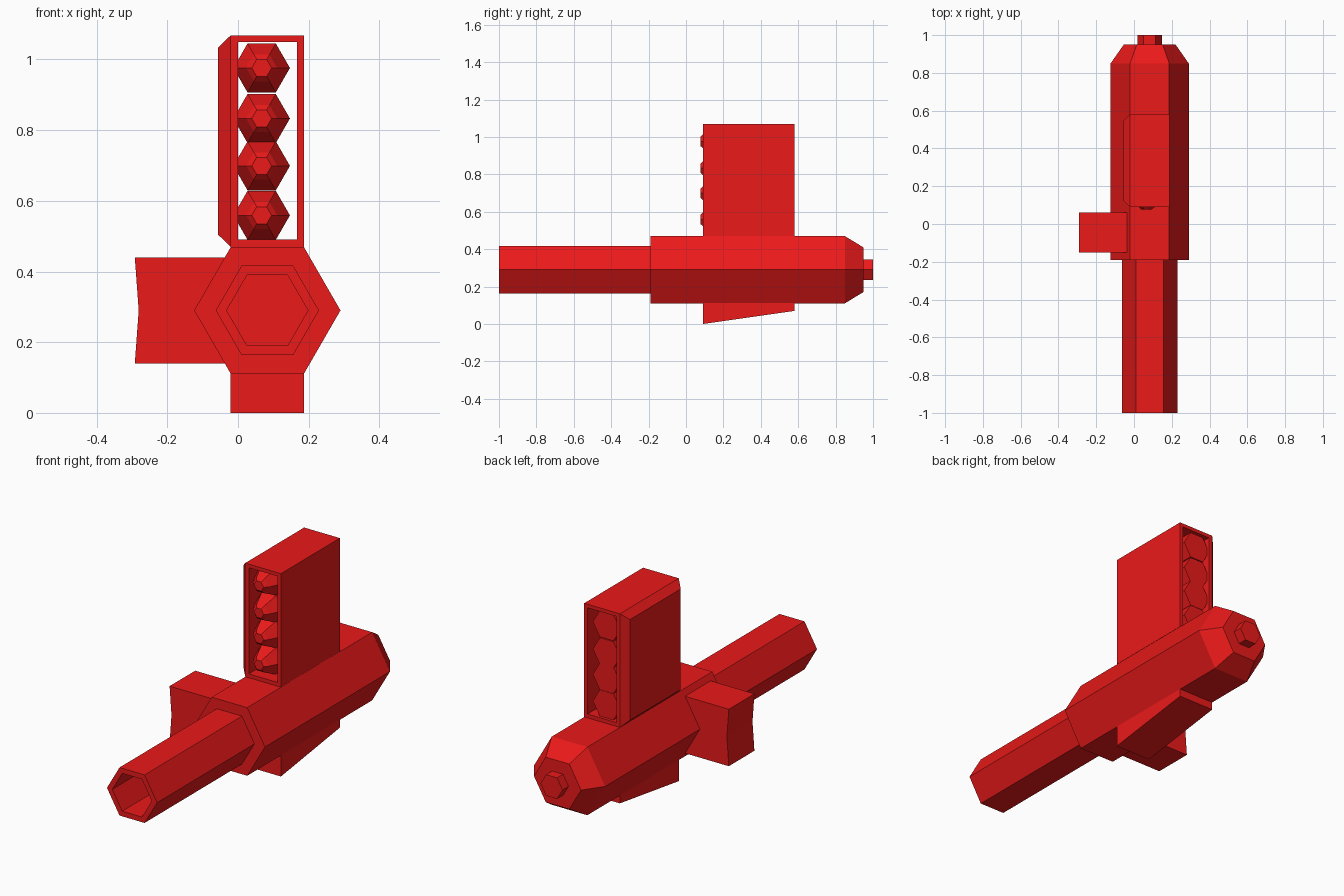
import bpy, bmesh
from math import cos, sin, pi

if "Cube" in bpy.data.objects:
    bpy.data.objects.remove(bpy.data.objects["Cube"])

CX, CZ = 0.083, 0.29   # axis of the main tube

red = bpy.data.materials.new("red")
red.diffuse_color = (0.83, 0.01, 0.01, 1)
red.use_nodes = True
red.node_tree.nodes["Principled BSDF"].inputs["Base Color"].default_value = red.diffuse_color


def loft(name, rings, cyclic=False):
    """Skin a list of equal-length loops; cap both ends unless cyclic."""
    bm = bmesh.new()
    loops = [[bm.verts.new(p) for p in ring] for ring in rings]
    n = len(loops[0])
    pairs = list(zip(loops, loops[1:]))
    if cyclic:
        pairs.append((loops[-1], loops[0]))
    else:
        bm.faces.new(loops[0])
        bm.faces.new(loops[-1])
    for a, b in pairs:
        for i in range(n):
            j = (i + 1) % n
            bm.faces.new((a[i], a[j], b[j], b[i]))
    bmesh.ops.recalc_face_normals(bm, faces=bm.faces)
    me = bpy.data.meshes.new(name)
    bm.to_mesh(me)
    bm.free()
    me.materials.append(red)
    ob = bpy.data.objects.new(name, me)
    bpy.context.collection.objects.link(ob)
    return ob


def hexes(profile, x=CX, z=CZ):
    """Six-sided rings along y from (y, radius) pairs."""
    return [[(x + r * cos(i * pi / 3), y, z + r * sin(i * pi / 3))
             for i in range(6)] for y, r in profile]


def rect(y, x0, x1, z0, z1):
    return [(x0, y, z0), (x1, y, z0), (x1, y, z1), (x0, y, z1)]


# Main tube: body with tapered rear, hollow barrel, rear nub
loft("body", hexes([(-0.19, 0.207), (0.85, 0.207), (0.95, 0.137)]))
loft("barrel", hexes([(-0.19, 0.146), (-1.0, 0.146), (-1.0, 0.115), (-0.19, 0.115)]))
loft("rear_nub", hexes([(0.95, 0.064), (1.0, 0.064)]))

# Upright open frame
Y0, Y1, X0, X1 = 0.09, 0.58, -0.021, 0.187
outer = (X0, X1, 0.47, 1.068)
inner = (0.0, 0.167, 0.49, 1.049)
loft("rack_frame", [rect(Y0, *outer), rect(Y1, *outer),
                    rect(Y1, *inner), rect(Y0, *inner)], cyclic=True)


# Bevelled plate on the frame's left side
def side_ring(x, d):
    return [(x, Y0 + d, 0.47 + d), (x, Y1 - d, 0.47 + d),
            (x, Y1 - d, 1.068 - d), (x, Y0 + d, 1.068 - d)]


loft("rack_side_plate", [side_ring(X0, 0), side_ring(-0.056, 0.034)])

# Four pointed rounds stacked in the frame
for k, z in enumerate((0.559, 0.699, 0.833, 0.976)):
    loft(f"round_{k + 1}", hexes([(0.077, 0.028), (0.092, 0.044),
                                  (0.16, 0.08), (0.565, 0.08)], 0.067, z))

# Lower block with sloped underside
loft("lower_block", [rect(Y0, X0, X1, 0.0, 0.12), rect(Y1, X0, X1, 0.07, 0.12)])

# Side grip with a slightly concave end
section = [(-0.292, 0.14), (-0.281, CZ), (-0.292, 0.44), (CX, 0.44), (CX, 0.14)]
loft("side_grip", [[(x, y, z) for x, z in section] for y in (-0.152, 0.061)])
